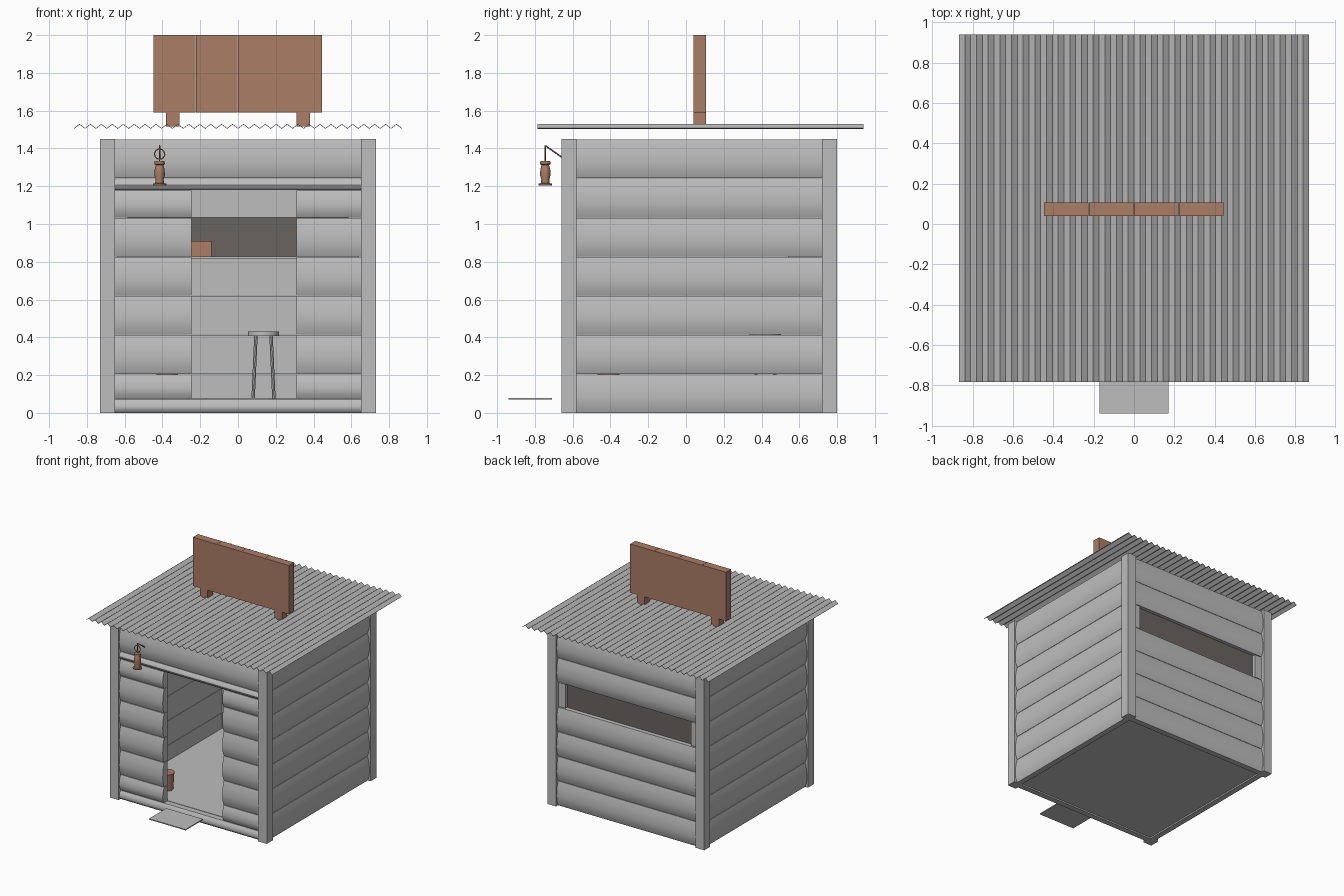
import bpy, bmesh, math
from mathutils import Vector, Matrix

if "Cube" in bpy.data.objects:
    bpy.data.objects.remove(bpy.data.objects["Cube"])


def mat(name, rgb):
    m = bpy.data.materials.new(name)
    m.diffuse_color = (*rgb, 1)
    m.use_nodes = True
    m.node_tree.nodes["Principled BSDF"].inputs["Base Color"].default_value = m.diffuse_color
    return m


GREY = mat("weathered_grey", (0.51, 0.51, 0.51))
BROWN = mat("rusty_brown", (0.41, 0.205, 0.133))
DARK = mat("dark_shutter", (0.144, 0.127, 0.114))
CY, H = 0.07, 0.73          # hut centre in y, half width


def finish(name, bm, m, smooth=None):
    bmesh.ops.recalc_face_normals(bm, faces=bm.faces)
    me = bpy.data.meshes.new(name)
    bm.to_mesh(me)
    bm.free()
    ob = bpy.data.objects.new(name, me)
    bpy.context.collection.objects.link(ob)
    me.materials.append(m)
    if smooth:
        bpy.ops.object.select_all(action='DESELECT')
        ob.select_set(True)
        bpy.context.view_layer.objects.active = ob
        bpy.ops.object.shade_smooth_by_angle(angle=math.radians(smooth))
    return ob


def box(name, x, y, z, m):
    bm = bmesh.new()
    c = [(a + b) / 2 for a, b in (x, y, z)]
    s = [b - a for a, b in (x, y, z)]
    bmesh.ops.create_cube(bm, size=1, matrix=Matrix.Translation(c) @ Matrix.Diagonal((*s, 1)))
    return finish(name, bm, m)


def rod(name, p, q, r, m, r2=None, n=8):
    p, q = Vector(p), Vector(q)
    d = q - p
    bm = bmesh.new()
    bmesh.ops.create_cone(bm, cap_ends=True, segments=n, radius1=r, radius2=r2 or r, depth=d.length,
                          matrix=Matrix.Translation((p + q) / 2) @ d.to_track_quat('Z', 'Y').to_matrix().to_4x4())
    return finish(name, bm, m, 40)


def lathe(name, profile, centre, m, n=12):
    bm = bmesh.new()
    rings = [[bm.verts.new((centre[0] + r * math.cos(2 * math.pi * i / n),
                            centre[1] + r * math.sin(2 * math.pi * i / n), z)) for i in range(n)]
             for r, z in profile]
    for a, b in zip(rings, rings[1:]):
        for i in range(n):
            bm.faces.new((a[i], a[(i + 1) % n], b[(i + 1) % n], b[i]))
    bm.faces.new(rings[0])
    bm.faces.new(rings[-1])
    return finish(name, bm, m, 40)


def plank(name, side, u0, u1, z0, z1):
    """Slightly bulged board; side 0 front, 1 right, 2 back, 3 left."""
    h = z1 - z0 - 0.003
    prof = [(0.655, 0), (0.703, 0), (0.717, 0.18), (0.722, 0.42), (0.716, 0.75), (0.703, 1), (0.655, 1)]
    rot = Matrix.Translation((0, CY, 0)) @ Matrix.Rotation(side * math.pi / 2, 4, 'Z')
    bm = bmesh.new()
    ends = [[bm.verts.new(rot @ Vector((u, -d, z0 + t * h))) for d, t in prof] for u in (u0, u1)]
    n = len(prof)
    for i in range(n):
        j = (i + 1) % n
        bm.faces.new((ends[0][i], ends[0][j], ends[1][j], ends[1][i]))
    for e in ends:
        bm.faces.new(e)
    return finish(name, bm, GREY, 35)


# corner posts
for sx in (-1, 1):
    for y in (CY - H, CY + H - 0.08):
        box("corner_post", sorted((sx * 0.65, sx * H)), (y, y + 0.08), (0, 1.45), GREY)

# plank walls, with an opening in the back and a doorway in the front
seams = [1.45 * i / 7 for i in range(8)]
E, D0, D1 = 0.65, -0.245, 0.31
for i, (a, b) in enumerate(zip(seams, seams[1:])):
    plank("right_wall_plank", 1, -E, E, a, b)
    plank("left_wall_plank", 3, -E, E, a, b)
    if i != 4:
        plank("back_wall_plank", 2, -E, E, a, b)
    if i < 6:
        lo, hi = max(a, 0.075), min(b, 1.18)
        plank("front_left_plank", 0, -E, D0, lo, hi)
        plank("front_right_plank", 0, D1, E, lo, hi)
plank("front_sill", 0, -E, E, 0, 0.075)
plank("door_lintel", 0, -E, E, 1.18, 1.243)
plank("front_top_plank", 0, -E, E, 1.243, 1.45)

# back window: end blocks and dark shutter
for sx in (-1, 1):
    box("window_end_block", sorted((sx * 0.585, sx * 0.65)), (0.725, 0.77), (0.832, 1.032), GREY)
box("window_shutter", (-0.585, 0.585), (0.735, 0.743), (0.829, 1.036), DARK)

# floor and door step
box("floor", (-0.68, 0.68), (CY - 0.655, CY + 0.68), (0.012, 0.075), GREY)
box("door_step", (-0.17, 0.17), (-0.94, -0.71), (0.071, 0.079), GREY)

# corrugated roof sheet
bm = bmesh.new()
N = 60
rows = [[bm.verts.new((-0.868 + 1.736 * i / N, y, 1.508 + 0.022 * (i % 2))) for i in range(N + 1)]
        for y in (-0.785, 0.94)]
for i in range(N):
    bm.faces.new((rows[0][i], rows[0][i + 1], rows[1][i + 1], rows[1][i]))
roof = finish("roof_sheet", bm, GREY)
sol = roof.modifiers.new("thickness", 'SOLIDIFY')
sol.thickness = 0.004

# roof sign board on two feet
for i in range(4):
    x = -0.447 + i * 0.2235
    box("sign_board", (x, x + 0.2215), (0.04, 0.107), (1.59, 2.0), BROWN)
for x in (-0.345, 0.345):
    box("sign_foot", (x - 0.035, x + 0.035), (0.04, 0.107), (1.517, 1.59), BROWN)

# lantern with hook
LX, LY = -0.415, -0.745
lathe("lantern_body", [(0.036, 1.205), (0.036, 1.213), (0.024, 1.216), (0.021, 1.235), (0.028, 1.26),
                       (0.026, 1.29), (0.02, 1.312), (0.028, 1.317), (0.026, 1.333)], (LX, LY), BROWN)
bpy.ops.mesh.primitive_torus_add(location=(LX, LY, 1.37), rotation=(math.pi / 2, 0, 0), major_radius=0.027,
                                 minor_radius=0.003, major_segments=16, minor_segments=6)
ring = bpy.context.object
ring.name = "lantern_ring"
ring.data.materials.append(BROWN)
rod("hook_drop", (LX, LY, 1.333), (LX, LY, 1.415), 0.003, BROWN)
rod("hook_arm", (LX, LY, 1.415), (LX, -0.645, 1.345), 0.004, BROWN)

# shelf below the window with a small crate, and a bucket by the door
box("shelf", (-0.64, 0.64), (0.54, 0.725), (0.815, 0.828), GREY)
box("crate", (-0.34, -0.14), (0.58, 0.68), (0.829, 0.91), BROWN)
lathe("bucket", [(0.05, 0.076), (0.058, 0.215)], (-0.375, -0.41), BROWN, 16)

# stool
SX, SY = 0.135, 0.42
lathe("stool_seat", [(0.083, 0.408), (0.083, 0.43)], (SX, SY), GREY, 20)
for sx in (-1, 1):
    for sy in (-1, 1):
        rod("stool_leg", (SX + sx * 0.055, SY + sy * 0.055, 0.075), (SX + sx * 0.04, SY + sy * 0.04, 0.41), 0.009, GREY)
